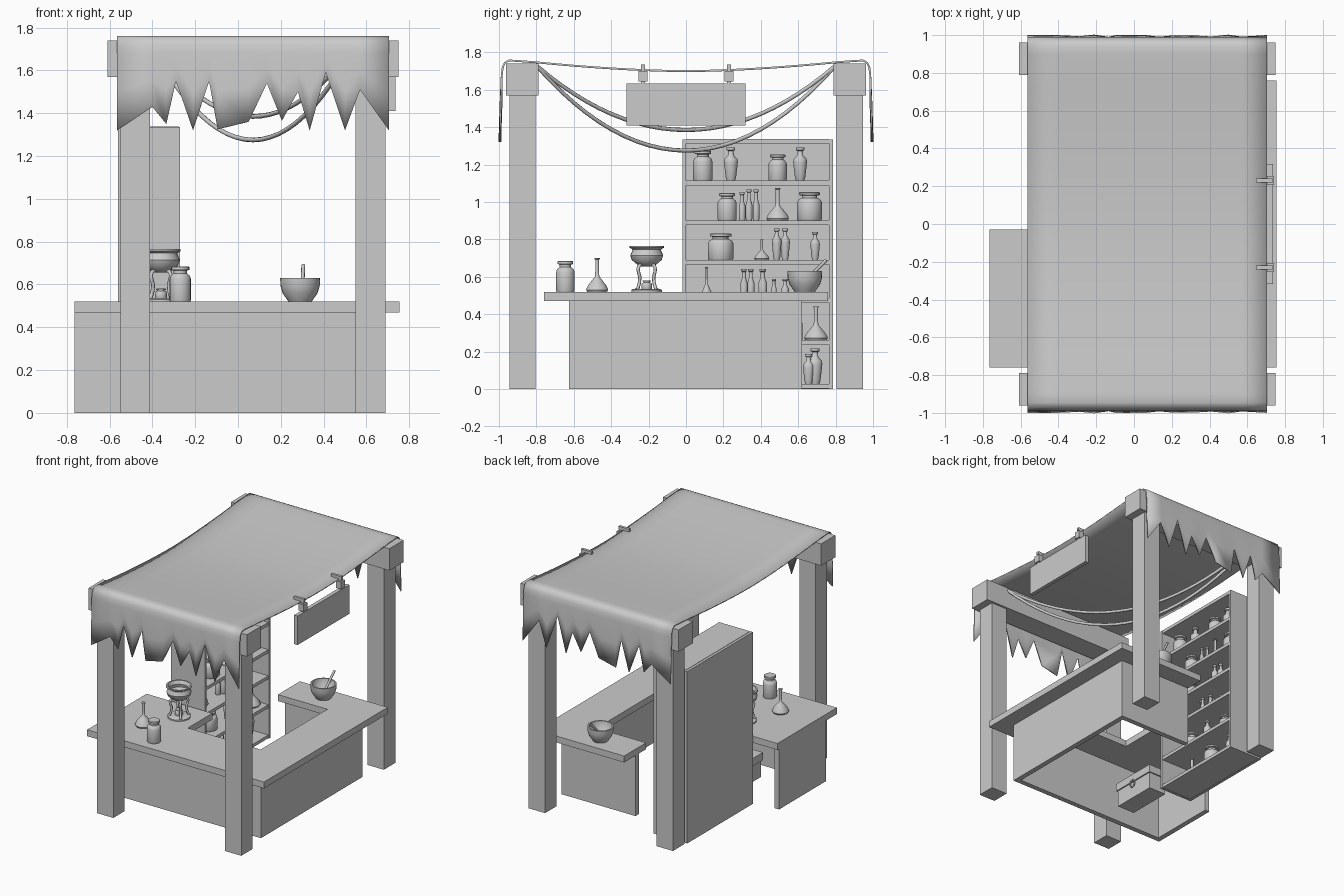
import bpy, bmesh, math
from mathutils import Vector

if "Cube" in bpy.data.objects:
    bpy.data.objects.remove(bpy.data.objects["Cube"])


def add_mesh(name, bm, smooth=False):
    bmesh.ops.recalc_face_normals(bm, faces=bm.faces)
    me = bpy.data.meshes.new(name)
    bm.to_mesh(me)
    bm.free()
    ob = bpy.data.objects.new(name, me)
    bpy.context.collection.objects.link(ob)
    if smooth:
        bpy.ops.object.select_all(action='DESELECT')
        ob.select_set(True)
        bpy.context.view_layer.objects.active = ob
        bpy.ops.object.shade_smooth_by_angle(angle=math.radians(40))
    return ob


def box(name, x0, x1, y0, y1, z0, z1):
    bm = bmesh.new()
    bmesh.ops.create_cube(bm, size=1)
    for v in bm.verts:
        v.co = ((x0 + x1) / 2 + v.co.x * (x1 - x0), (y0 + y1) / 2 + v.co.y * (y1 - y0),
                (z0 + z1) / 2 + v.co.z * (z1 - z0))
    return add_mesh(name, bm)


def lathe(name, profile, loc, r=1, h=1, segs=18):
    """Spin (radius, height) points about z, scaled by r and h; closed on the axis."""
    bm = bmesh.new()
    rings = []
    for pr, pz in profile:
        if pr == 0:
            rings.append([bm.verts.new((0, 0, pz * h))] * segs)
        else:
            rings.append([bm.verts.new((pr * r * math.cos(2 * math.pi * i / segs),
                                        pr * r * math.sin(2 * math.pi * i / segs), pz * h))
                          for i in range(segs)])
    for a, b in zip(rings, rings[1:]):
        for i in range(segs):
            j = (i + 1) % segs
            bm.faces.new(list(dict.fromkeys((a[i], a[j], b[j], b[i]))))
    ob = add_mesh(name, bm, True)
    ob.location = loc
    return ob


def tube(name, pts, radius):
    cu = bpy.data.curves.new(name, 'CURVE')
    cu.dimensions = '3D'
    cu.bevel_depth = radius
    cu.bevel_resolution = 2
    cu.use_fill_caps = True
    sp = cu.splines.new('POLY')
    sp.points.add(len(pts) - 1)
    for p, c in zip(sp.points, pts):
        p.co = (*c, 1)
    ob = bpy.data.objects.new(name, cu)
    bpy.context.collection.objects.link(ob)
    return ob


# posts and cross beams
for side, y in (("front", -0.875), ("back", 0.875)):
    for lr, x in (("left", -0.48), ("right", 0.62)):
        box(f"{side}_{lr}_post", x - 0.07, x + 0.07, y - 0.07, y + 0.07, 0, 1.6)
    box(f"{side}_beam", -0.61, 0.75, y - 0.087, y + 0.087, 1.57, 1.74)

# cloth roof with ragged hanging ends
jag = [(-.565, 1.32), (-.40, 1.43), (-.335, 1.35), (-.29, 1.55), (-.21, 1.32), (-.135, 1.55),
       (-.095, 1.325), (.05, 1.36), (.135, 1.54), (.205, 1.365), (.28, 1.50), (.335, 1.32),
       (.41, 1.59), (.50, 1.32), (.57, 1.51), (.705, 1.32)]
top = [(.985, 1.68), (.98, 1.72), (.968, 1.745), (.945, 1.757), (.90, 1.754)]
sag = [(y, 1.70 + 0.052 * (abs(y) / .85) ** 1.7) for y in [.8 - .1 * i for i in range(17)]]
bm = bmesh.new()
cols = []
for i, (x, zb) in enumerate(jag):
    ripple = 0.003 * math.sin(i * 2.1)
    yb = .985 + .01 * (1.68 - zb) / .36
    flap = [(yb + ripple, zb), ((yb + .985) / 2 + ripple / 2, (zb + 1.68) / 2)]
    half = flap + top
    cols.append([bm.verts.new((x, y, z)) for y, z in
                 half + sag + [(-y, z) for y, z in reversed(half)]])
for a, b in zip(cols, cols[1:]):
    for k in range(len(a) - 1):
        bm.faces.new((a[k], a[k + 1], b[k + 1], b[k]))
cloth = add_mesh("cloth_roof", bm, True)
sol = cloth.modifiers.new("thickness", 'SOLIDIFY')
sol.thickness = 0.01
sol.offset = 0

# hanging ropes between opposite corners
for n, low in (("upper", 1.385), ("lower", 1.275)):
    tube(f"{n}_rope", [(.07 - .48 * t, .8 * t, low + (1.73 - low) * t * t)
                       for t in [-1 + i / 12 for i in range(25)]], 0.011)

# hanging sign board
box("sign_board", .705, .735, -.318, .318, 1.41, 1.635)
for y in (-.23, .23):
    box("sign_hook_bar", .71, .73, y - .01, y + .01, 1.63, 1.735)
    box("sign_hook_arm", .645, .735, y - .01, y + .01, 1.713, 1.735)
    box("sign_hook_grip", .70, .742, y - .024, y + .024, 1.645, 1.70)

# counter top
outline = [(-.765, -.76), (.755, -.76), (.755, .76), (.0, .76), (.0, .49), (.425, .49),
           (.425, -.33), (-.2, -.33), (-.2, -.03), (-.765, -.03)]
bm = bmesh.new()
f = bm.faces.new([bm.verts.new((x, y, .47)) for x, y in outline])
ext = bmesh.ops.extrude_face_region(bm, geom=[f])
bmesh.ops.translate(bm, vec=(0, 0, .05), verts=[v for v in ext["geom"] if isinstance(v, bmesh.types.BMVert)])
add_mesh("counter_top", bm)

# counter panels
box("counter_front_panel", -.765, .635, -.625, -.585, 0, .47)
box("counter_right_panel", .595, .635, -.585, .58, 0, .47)
box("counter_back_panel", .0, .635, .58, .62, 0, .47)
box("counter_left_panel", -.765, -.725, -.585, -.05, 0, .47)

# chest under the counter
box("chest_body", -.35, -.20, -.42, -.06, 0, .13)
box("chest_lid", -.36, -.19, -.43, -.05, .13, .19)
tube("chest_ring", [(-.185, -.24 + .025 * math.cos(a), .11 + .03 * math.sin(a))
                    for a in [math.pi * i / 6 for i in range(13)]], .006)

# shelf unit
box("shelf_back", -.56, -.54, -.02, .785, .0, 1.335)
for y in (-.02, .765):
    box("shelf_side", -.54, -.27, y, y + .02, 0, 1.335)
for i, z in enumerate((.015, .25, .475, .678, .89, 1.102, 1.325)):
    box(f"shelf_board_{i}", -.54, -.275, 0, .765, z - .0125, z + .0125)

# glassware and jar profiles (unit radius, unit height)
shapes = {
    "jar": [(0, 0), (.95, 0), (1, .04), (1, .64), (.9, .73), (.62, .8), (.62, .88), (.85, .9),
            (.85, .98), (.78, 1), (0, 1)],
    "flask": [(0, 0), (.9, 0), (1, .06), (.85, .18), (.45, .35), (.2, .45), (.17, .6), (.17, .96),
              (.25, .97), (.25, 1), (0, 1)],
    "bottle": [(0, 0), (.6, 0), (.75, .1), (1, .55), (.95, .65), (.45, .76), (.38, .9), (.62, .92),
               (.62, 1), (0, 1)],
    "vial": [(0, 0), (.9, 0), (1, .05), (1, .5), (.5, .7), (.5, .9), (.75, .92), (.75, 1), (0, 1)],
}
# per shelf: (shape, y, radius, height)
stock = {
    1.1145: [("jar", .09, .053, .16), ("bottle", .24, .038, .177), ("jar", .49, .05, .14), ("bottle", .61, .038, .177)],
    .9025: [("jar", .22, .052, .145), ("vial", .30, .018, .15), ("vial", .337, .018, .165), ("vial", .375, .018, .165),
            ("flask", .49, .062, .172), ("jar", .66, .068, .15)],
    .6905: [("jar", .185, .07, .14), ("flask", .405, .042, .11), ("bottle", .485, .026, .168),
            ("bottle", .53, .026, .168), ("bottle", .69, .026, .15)],
    .4875: [("flask", .11, .032, .165), ("vial", .31, .02, .155), ("vial", .347, .02, .155), ("vial", .41, .024, .155),
            ("vial", .47, .015, .1), ("vial", .53, .02, .1)],
    .2625: [("flask", .695, .065, .18), ("jar", .58, .045, .13), ("bottle", .4, .03, .16), ("jar", .2, .06, .14)],
    .0275: [("bottle", .655, .03, .16), ("bottle", .69, .04, .19), ("jar", .45, .06, .15), ("flask", .2, .06, .17)],
}
for z, items in stock.items():
    for i, (kind, y, r, h) in enumerate(items):
        lathe(f"shelf_{kind}", shapes[kind], (-.37 - .02 * (i % 2), y, z), r, h, 14)
lathe("counter_jar", shapes["jar"], (-.27, -.645, .52), .05, .165)
lathe("counter_flask", shapes["flask"], (-.48, -.475, .52), .06, .18)

# mortar and pestle
lathe("mortar_bowl", [(0, 0), (.055, 0), (.06, .008), (.082, .04), (.092, .075), (.093, .11), (.083, .11),
                      (.078, .07), (.05, .03), (0, .022)], (.29, .635, .52), segs=24)
tube("pestle", [(.30, .62, .56), (.305, .75, .69)], .009)

# burner: bowl on four curved legs over a base ring
bx, by = -.36, -.21
lathe("burner_bowl", [(0, .135), (.035, .135), (.05, .145), (.08, .17), (.088, .195), (.078, .218), (.076, .226),
                      (.092, .236), (.092, .245), (.08, .245), (.068, .22), (.075, .195), (.05, .16), (0, .15)],
      (bx, by, .52), segs=24)
lathe("burner_base", [(0, 0), (.082, 0), (.082, .01), (.07, .016), (0, .016)], (bx, by, .52), segs=24)
lathe("burner_lamp", shapes["jar"], (bx, by, .53), .028, .05, 12)
for k in range(4):
    a = math.pi / 4 + k * math.pi / 2
    tube("burner_leg", [(bx + r * math.cos(a), by + r * math.sin(a), .52 + z) for r, z in
                        ((.078, .012), (.066, .02), (.055, .05), (.052, .08), (.062, .105), (.066, .125),
                         (.055, .142), (.04, .145))], .009)
